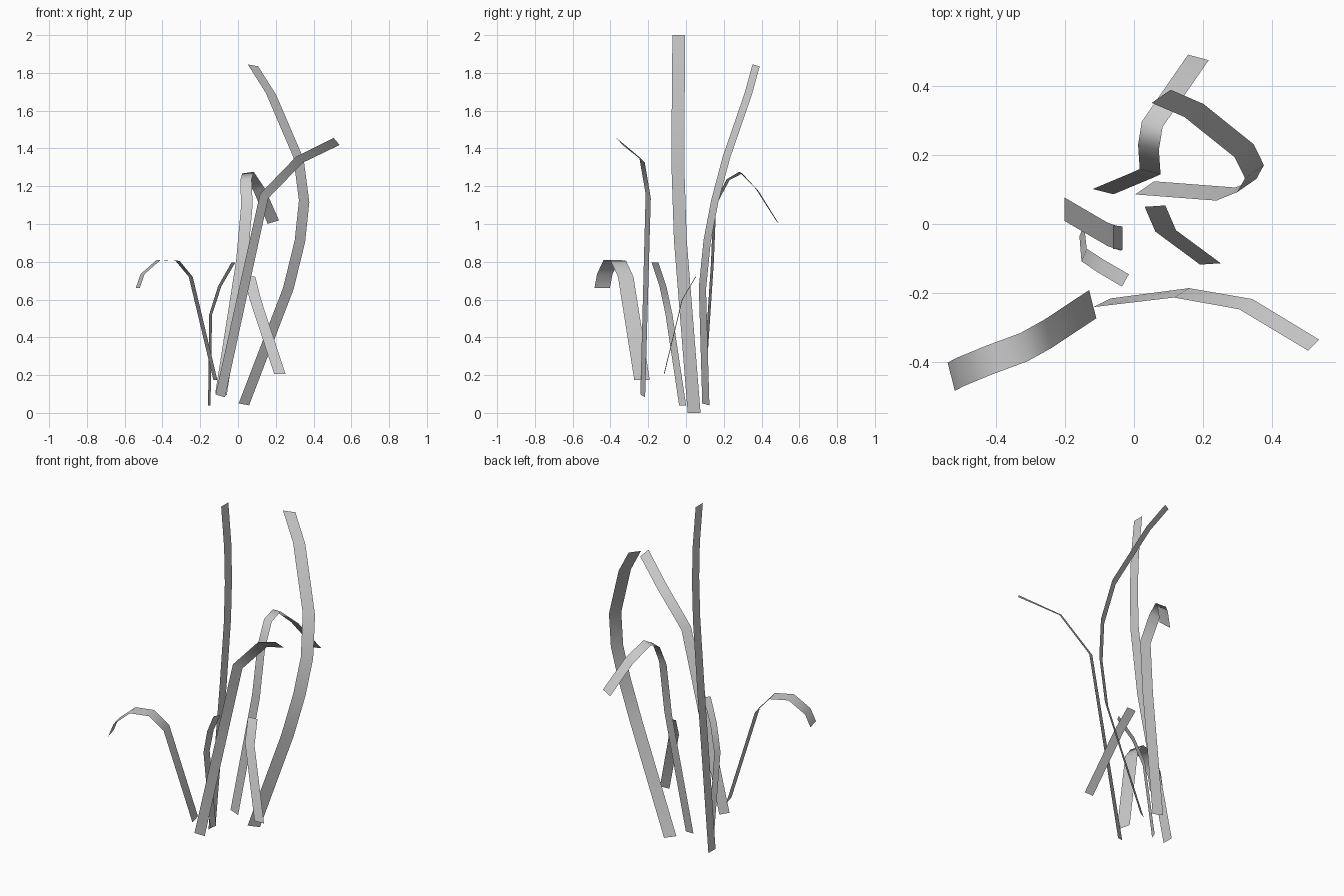
import bpy
from mathutils import Vector


def blade(name, path, w0, w1=None):
    """Flat ribbon along a path; w0/w1 are the full width vectors at both ends."""
    w0 = Vector(w0)
    w1 = Vector(w1) if w1 else w0
    verts = []
    for i, p in enumerate(path):
        half = w0.lerp(w1, i / (len(path) - 1)) / 2
        verts += [Vector(p) - half, Vector(p) + half]
    faces = [(2 * i, 2 * i + 1, 2 * i + 3, 2 * i + 2) for i in range(len(path) - 1)]
    mesh = bpy.data.meshes.new(name)
    mesh.from_pydata(verts, [], faces)
    mesh.polygons.foreach_set("use_smooth", [True] * len(faces))
    obj = bpy.data.objects.new(name, mesh)
    bpy.context.collection.objects.link(obj)
    return obj


# tallest upright blade
blade("tall_blade", [(-.202, .043, 0), (-.077, -.03, .915), (-.04, -.043, 1.31),
                     (-.034, -.042, 1.55), (-.04, -.04, 1.76), (-.061, -.038, 2)],
      (0, .068, 0))

# large blade bowing out to the right and back
blade("bowed_blade", [(.031, .105, .045), (.267, .087, .66), (.328, .112, .91),
                      (.35, .152, 1.12), (.32, .213, 1.35), (.174, .33, 1.69),
                      (.079, .371, 1.84)],
      (.055, .038, -.01))

# blade leaning right with a bent tip
blade("leaning_blade", [(-.094, -.229, .09), (.138, -.2, 1.147),
                        (.325, -.233, 1.34), (.522, -.352, 1.437)],
      (.05, .025, -.015), (.032, .032, -.037))

# blade folding over towards the back
blade("folded_blade", [(-.09, .094, .1), (.02, .14, .8), (.047, .152, 1.1),
                       (.042, .223, 1.235), (.053, .29, 1.272),
                       (.113, .377, 1.18), (.187, .484, 1.01)],
      (.061, -.015, -.01), (.06, -.016, .018))

# wide drooping blade at the front left
blade("drooping_blade", [(-.12, -.233, .175), (-.25, -.319, .72), (-.32, -.358, .805),
                         (-.42, -.395, .81), (-.505, -.43, .735), (-.531, -.444, .66)],
      (.021, -.082, 0))

# two short blades in the middle
blade("short_front_blade", [(.222, -.116, .205), (.092, -.02, .6), (.061, .052, .722)],
      (.06, .004, 0))
blade("short_left_blade", [(-.152, -.018, .04), (-.145, -.09, .52),
                           (-.097, -.122, .67), (-.025, -.164, .795)],
      (.013, .037, 0), (.02, .036, 0))
